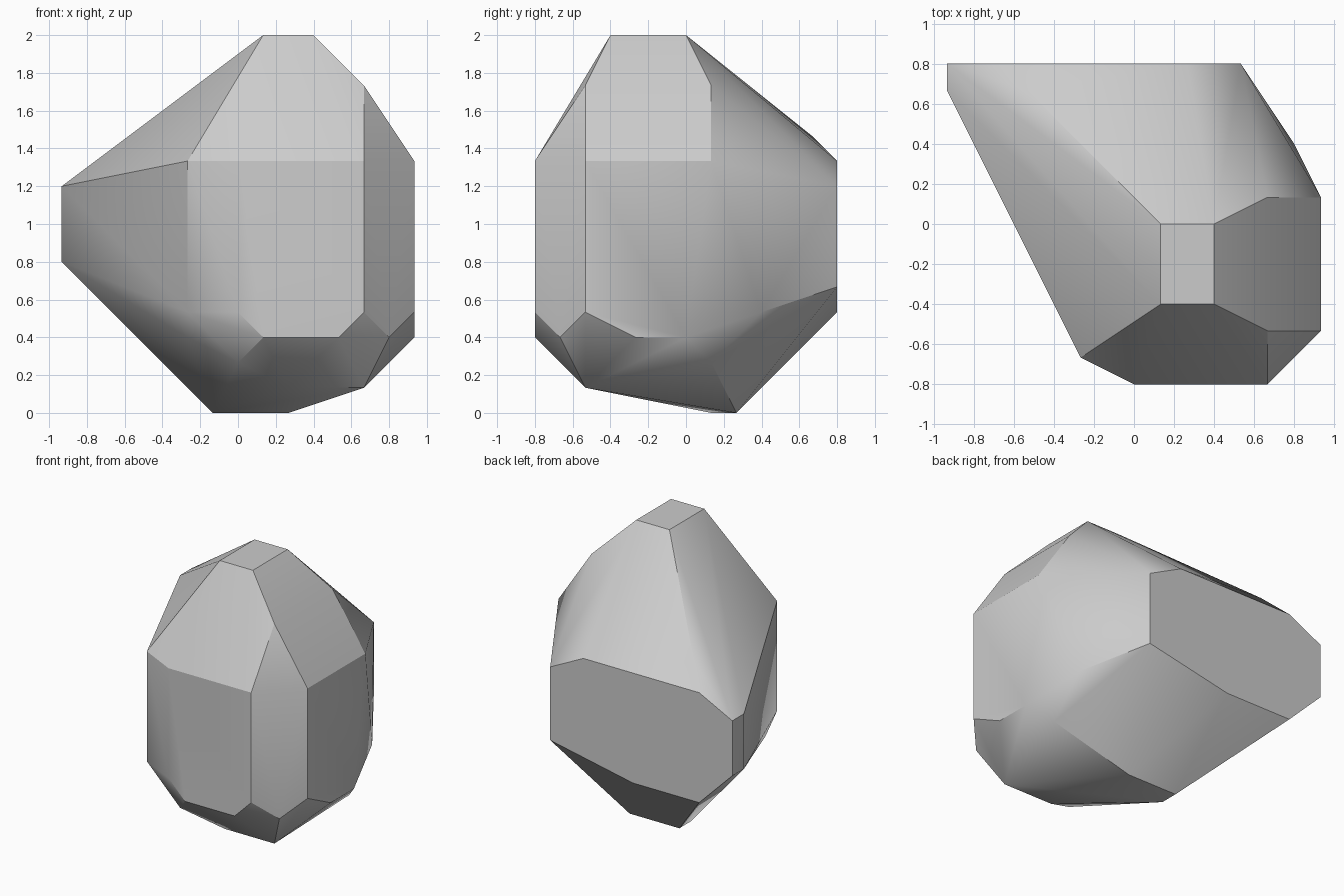
import bpy, bmesh, math
from mathutils import Vector

cube = bpy.data.objects.get("Cube")
if cube:
    bpy.data.objects.remove(cube, do_unlink=True)

# The stone is cut on a regular grid, fifteen steps tall
STEP = 2 / 15
points = []


def flat_cut(axis, level, outline):
    """Add the corners of a flat facet lying at one level of an axis."""
    for corner in outline:
        point = list(corner)
        point.insert(axis, level)
        points.append(point)


def rectangle(a_low, a_high, b_low, b_high):
    return [(a, b) for a in (a_low, a_high) for b in (b_low, b_high)]


X, Y, Z = range(3)

# Top and base facets
flat_cut(Z, 15, rectangle(1, 3, -3, 0))
flat_cut(Z, 0, [(-1, 1), (-1, 2), (2, 2)])

# Front and back facets
flat_cut(Y, -6, [(0, 10), (0, 4), (1, 3), (4, 3), (5, 4), (5, 10)])
flat_cut(Y, 6, [(4, 9), (4, 5), (-1, 4), (-5, 4), (-7, 6), (-7, 9), (-5, 10), (2, 10)])

# Side facets
flat_cut(X, 7, [(-4, 10), (1, 10), (0, 3), (-2, 3), (-4, 4)])
flat_cut(X, -7, rectangle(5, 6, 6, 9))
flat_cut(X, -2, [(-5, 10), (-5, 4), (-4, 3)])

# Shoulder corners
flat_cut(Z, 13, [(5, -4), (5, 1)])
points.append((-4, 5, 11))

# Corners rounding off the underside
flat_cut(Z, 1, [(2, -4), (5, -4)])
flat_cut(Z, 2, [(0, -5), (6, 1)])
points += [(6, -5, 3), (6, 3, 4)]

# Wrap the corners in a convex skin and merge coplanar triangles
bm = bmesh.new()
for point in points:
    bm.verts.new(Vector(point) * STEP)
bmesh.ops.remove_doubles(bm, verts=bm.verts[:], dist=STEP / 100)
bmesh.ops.convex_hull(bm, input=bm.verts[:], use_existing_faces=False)
loose = [v for v in bm.verts if not v.link_faces]
bmesh.ops.delete(bm, geom=loose, context='VERTS')
bmesh.ops.dissolve_limit(bm, angle_limit=math.radians(0.5),
                         verts=bm.verts[:], edges=bm.edges[:])
bmesh.ops.recalc_face_normals(bm, faces=bm.faces[:])
mesh = bpy.data.meshes.new("faceted_stone")
bm.to_mesh(mesh)
bm.free()

stone = bpy.data.objects.new("faceted_stone", mesh)
bpy.context.collection.objects.link(stone)

# Plain grey material
grey = bpy.data.materials.new("stone_grey")
grey.use_nodes = True
colour = (0.6, 0.6, 0.6, 1)
grey.diffuse_color = colour
for node in grey.node_tree.nodes:
    if node.type == 'BSDF_PRINCIPLED':
        node.inputs["Base Color"].default_value = colour
mesh.materials.append(grey)

# Soft shading over shallow edges, crisp over steep ones
bpy.ops.object.select_all(action='DESELECT')
stone.select_set(True)
bpy.context.view_layer.objects.active = stone
bpy.ops.object.shade_smooth_by_angle(angle=math.radians(30))
